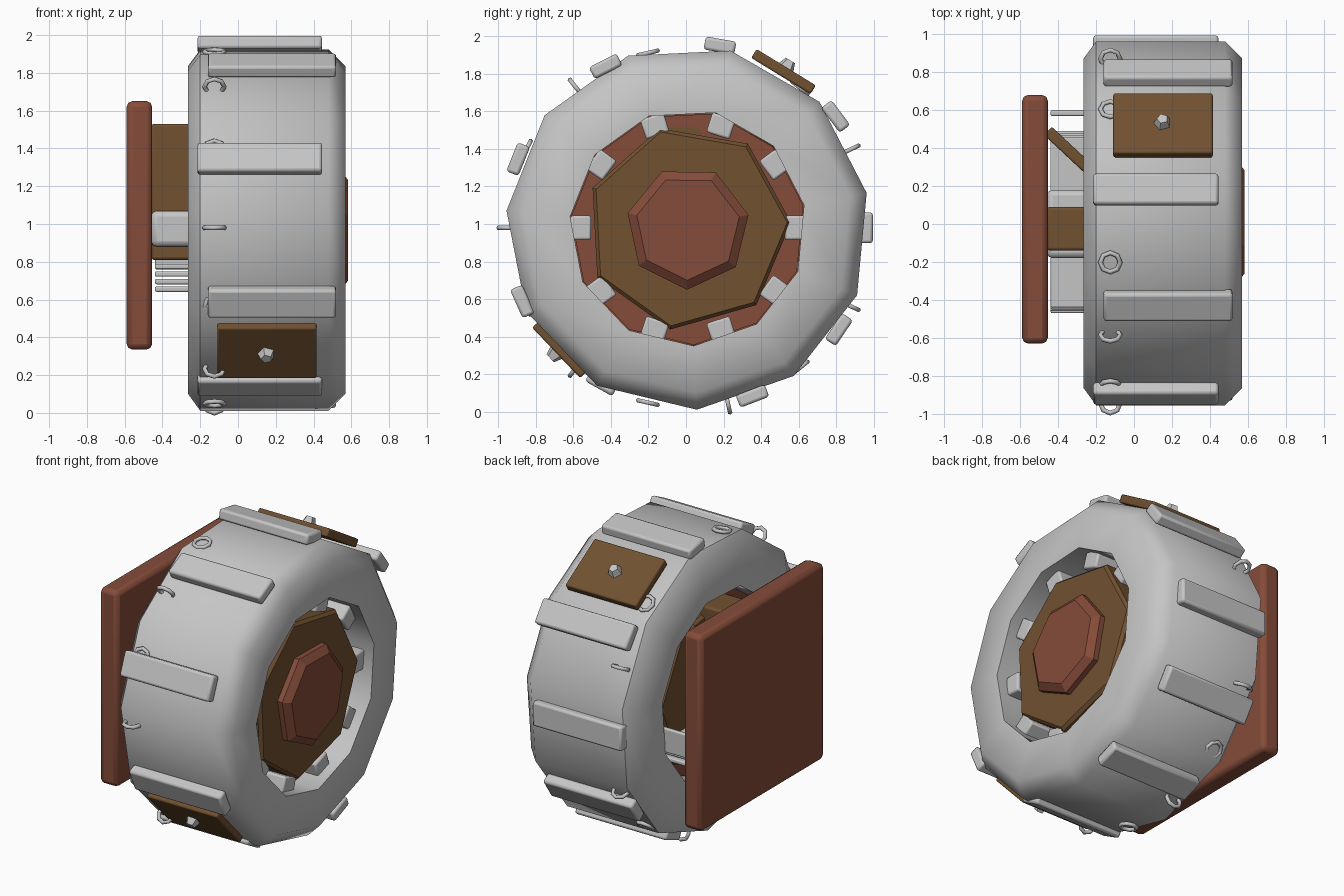
import bpy, bmesh, math
from mathutils import Matrix, Vector

if "Cube" in bpy.data.objects:
    bpy.data.objects.remove(bpy.data.objects["Cube"])

CY, CZ = 0.01, 0.98  # wheel axis runs along x through this point


def material(name, rgb):
    m = bpy.data.materials.new(name)
    m.diffuse_color = (*rgb, 1)
    m.use_nodes = True
    m.node_tree.nodes["Principled BSDF"].inputs["Base Color"].default_value = m.diffuse_color
    return m


GREY = material("light grey", (0.56, 0.56, 0.56))
RED = material("brick red", (0.235, 0.072, 0.042))
BROWN = material("wood brown", (0.165, 0.082, 0.03))


def finish(name, bm, mat, matrix=Matrix(), bevel=0, angle=30, segments=2):
    bmesh.ops.recalc_face_normals(bm, faces=bm.faces)
    me = bpy.data.meshes.new(name)
    bm.to_mesh(me)
    bm.free()
    me.materials.append(mat)
    ob = bpy.data.objects.new(name, me)
    bpy.context.collection.objects.link(ob)
    ob.matrix_world = matrix
    if bevel:
        mod = ob.modifiers.new("bevel", "BEVEL")
        mod.width, mod.segments = bevel, segments
    bpy.ops.object.select_all(action="DESELECT")
    ob.select_set(True)
    bpy.context.view_layer.objects.active = ob
    bpy.ops.object.shade_smooth_by_angle(angle=math.radians(angle))
    return ob


def box(name, size, mat, matrix, bevel=0.015, angle=30, segments=2):
    bm = bmesh.new()
    bmesh.ops.create_cube(bm, size=1, matrix=Matrix.Diagonal((*size, 1)))
    return finish(name, bm, mat, matrix, bevel, angle, segments)


def around(x, r, deg):
    """Frame on the wheel: local x along the axle, local z pointing outward."""
    a = math.radians(deg)
    return (Matrix.Translation((x, CY + r * math.cos(a), CZ + r * math.sin(a)))
            @ Matrix.Rotation(a - math.pi / 2, 4, "X"))


def turned(name, profile, n, phase, mat, ring=False, angle=30):
    """Sweep (x, radius) points around the axle with n sides."""
    bm = bmesh.new()
    loops = []
    for x, r in profile:
        loops.append([bm.verts.new(around(x, r, phase + 360 * k / n).translation)
                      for k in range(n)])
    pairs = list(zip(loops, loops[1:]))
    if ring:
        pairs.append((loops[-1], loops[0]))
    else:
        bm.faces.new(loops[0])
        bm.faces.new(loops[-1])
    for a, b in pairs:
        for k in range(n):
            j = (k + 1) % n
            bm.faces.new((a[k], a[j], b[j], b[k]))
    return finish(name, bm, mat, angle=angle)


# Wheel body and hub layers
turned("wheel_rim", [(-0.265, 0.63), (-0.265, 0.88), (-0.2, 0.97), (0.48, 0.97),
                     (0.57, 0.88), (0.57, 0.63)], 11, 11, GREY, ring=True, angle=50)
turned("inner_disc", [(-0.12, 0.625), (-0.06, 0.625)], 11, 11, RED)
turned("hub_plate", [(-0.2, 0.53), (-0.18, 0.55), (0.49, 0.55), (0.51, 0.53)], 7, 3, BROWN)
turned("hub_cap", [(0.5, 0.33), (0.545, 0.33), (0.582, 0.28)], 7, 12, RED)

# Blocks between hub and rim
for k in range(10):
    box("hub_block", (0.5, 0.13, 0.11), GREY, around(0.25, 0.57, 36 * k), 0.012)

# Treads in two alternating rows
treads = [(0, 0.95, 0), (37, 0.985, 1), (80, 0.985, 0), (117, 0.965, 1),
          (158, 0.975, 0), (204, 0.965, 1), (241, 0.945, 0), (291, 0.96, 1), (326, 0.97, 0)]
for deg, r, row in treads:
    box("tread", (0.66 if not row else 0.68, 0.165, 0.07), GREY,
        around(0.18 if row else 0.115, r, deg), 0.015)

# Repair boards, each with a five-sided bolt
for deg, r in ((58.5, 0.975), (223.5, 0.94)):
    box("board", (0.525, 0.37, 0.055), BROWN, around(0.153, r, deg), 0.01)
    bm = bmesh.new()
    bmesh.ops.create_cone(bm, cap_ends=True, segments=5, radius1=0.05, radius2=0.03, depth=0.05)
    finish("board_bolt", bm, GREY, around(0.15, r + 0.045, deg)
           @ Matrix.Rotation(math.pi / 2, 4, "Z"))

# Small rings, lying flat and standing in turn
for k in range(14):
    m = around(-0.125, 0.955, 360 * k / 14)
    if k % 2:
        m = m @ Matrix.Rotation(math.pi / 2, 4, "X")
    bm = bmesh.new()
    loops = []
    for i in range(8):
        u = 2 * math.pi * i / 8
        loops.append([bm.verts.new(((0.052 + 0.013 * math.cos(v)) * math.cos(u),
                                    (0.052 + 0.013 * math.cos(v)) * math.sin(u),
                                    0.013 * math.sin(v)))
                      for v in (math.pi * j / 3 for j in range(6))])
    for i in range(8):
        a, b = loops[i], loops[(i + 1) % 8]
        for j in range(6):
            n = (j + 1) % 6
            bm.faces.new((a[j], a[n], b[n], b[j]))
    finish("small_ring", bm, GREY, m, angle=65)


def at(x, y, z):
    return Matrix.Translation((x, y, z))


# Mounting plate and the supports behind the wheel
box("mounting_plate", (0.135, 1.31, 1.315), RED, at(-0.522, 0.025, 0.993), 0.03)
box("support_post", (0.4, 0.23, 0.72), BROWN, at(-0.26, -0.025, 1.17), 0.015)
box("axle_block", (0.4, 0.36, 0.19), GREY, at(-0.26, 0.0, 0.975), 0.03)
for k in range(4):
    box("support_slat", (0.36, 0.96 - 0.02 * k, 0.028), GREY,
        at(-0.26, 0.01, 0.655 + 0.04 * k), 0.008)
box("side_rail", (0.36, 0.03, 0.16), GREY, at(-0.26, 0.585, 0.84), 0.008)
box("diagonal_brace", (0.34, 0.06, 0.1), BROWN,
    at(-0.33, 0.375, 1.43) @ Matrix.Rotation(math.radians(-43), 4, "Z"), 0.01)
